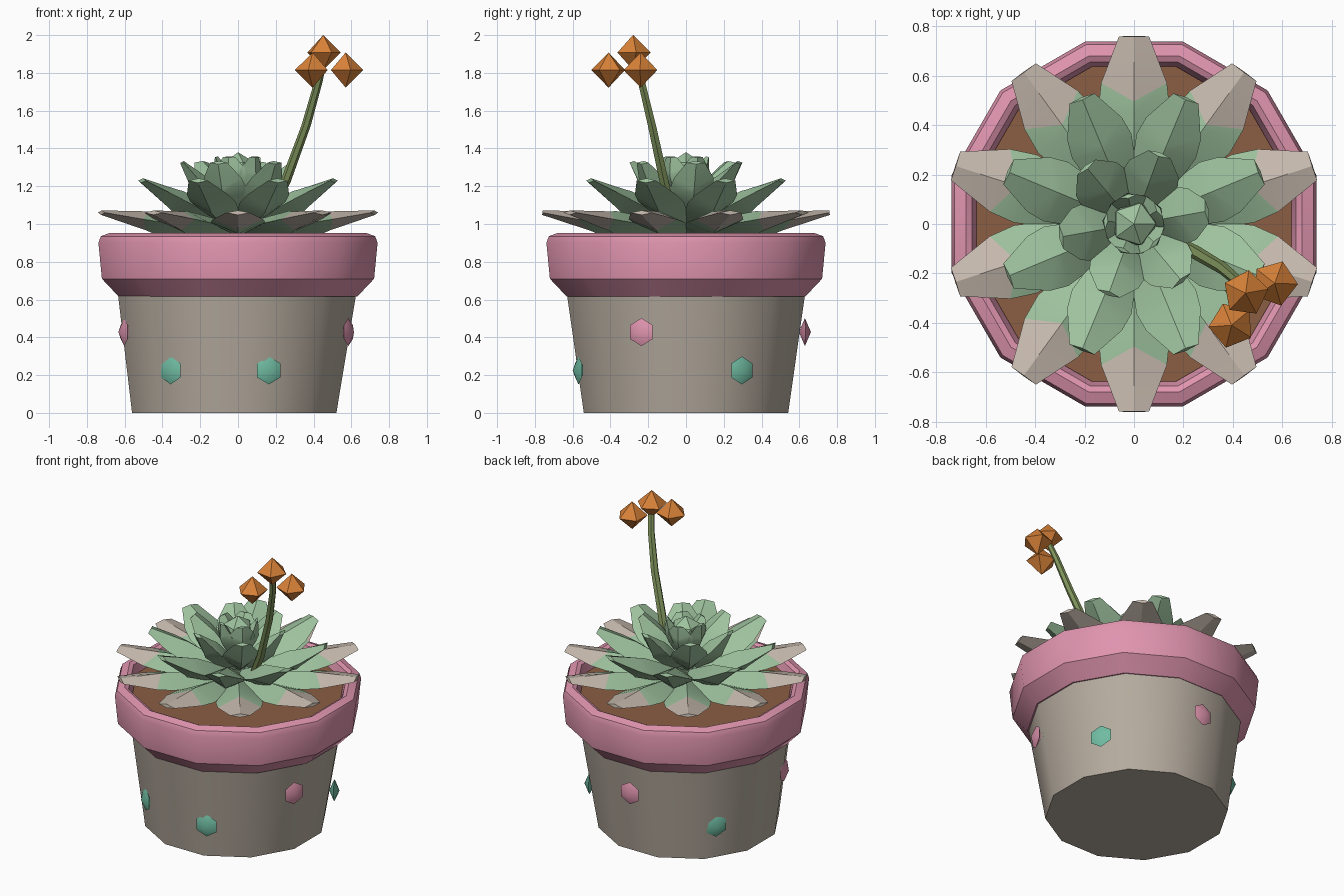
import bpy, bmesh, math
from mathutils import Vector, Matrix

if "Cube" in bpy.data.objects:
    bpy.data.objects.remove(bpy.data.objects["Cube"])


def material(name, r, g, b):
    lin = [((c / 255 + 0.055) / 1.055) ** 2.4 for c in (r, g, b)]
    m = bpy.data.materials.new(name)
    m.diffuse_color = (*lin, 1)
    m.use_nodes = True
    m.node_tree.nodes["Principled BSDF"].inputs["Base Color"].default_value = m.diffuse_color
    return m


CLAY = material("warm grey clay", 182, 172, 159)
PINK = material("pink glaze", 223, 148, 174)
SOIL = material("brown soil", 139, 94, 68)
GREEN = material("leaf green", 158, 194, 158)
TIP = material("leaf tip beige", 200, 187, 175)
STEM = material("olive stem", 128, 148, 92)
ORANGE = material("orange blossom", 217, 130, 56)
TEAL = material("teal gem", 112, 188, 162)


def finish(name, bm, mats, angle=30):
    bmesh.ops.recalc_face_normals(bm, faces=bm.faces)
    me = bpy.data.meshes.new(name)
    bm.to_mesh(me)
    bm.free()
    for m in mats:
        me.materials.append(m)
    ob = bpy.data.objects.new(name, me)
    bpy.context.collection.objects.link(ob)
    bpy.ops.object.select_all(action='DESELECT')
    ob.select_set(True)
    bpy.context.view_layer.objects.active = ob
    if angle:
        bpy.ops.object.shade_smooth_by_angle(angle=math.radians(angle))
    return ob


def loft(bm, rings, cap_start=True, cap_end=True):
    """Bridge equal-length rings of points; returns faces grouped by span."""
    vs = [[bm.verts.new(p) for p in ring] for ring in rings]
    n = len(vs[0])
    spans = []
    for a, b in zip(vs, vs[1:]):
        spans.append([bm.faces.new((a[i], a[(i + 1) % n], b[(i + 1) % n], b[i])) for i in range(n)])
    if cap_start:
        bm.faces.new(vs[0][::-1])
    if cap_end:
        spans[-1].append(bm.faces.new(vs[-1]))
    return spans


def circle(r, z, cx=0.0, n=12):
    return [Vector((cx + r * math.cos(math.radians(15) + i * math.tau / n),
                    r * math.sin(math.radians(15) + i * math.tau / n), z)) for i in range(n)]


# Pot: tapered twelve-sided body
bm = bmesh.new()
loft(bm, [circle(0.56, 0, -0.02), circle(0.653, 0.63, -0.005)])
finish("pot_body", bm, [CLAY], 40)

# Thick pink rim, sloping down inside to the soil
bm = bmesh.new()
loft(bm, [circle(0.60, 0.617), circle(0.655, 0.617), circle(0.746, 0.71), circle(0.765, 0.90),
          circle(0.752, 0.935), circle(0.705, 0.952), circle(0.68, 0.94), circle(0.655, 0.86),
          circle(0.60, 0.86)], False, False)
finish("pot_rim", bm, [PINK], 35)

# Soil disc
bm = bmesh.new()
loft(bm, [circle(0.63, 0.80), circle(0.66, 0.885)])
finish("soil", bm, [SOIL])

# Leaf rings: fat leaves with a diamond section and a blunt tip
STATIONS = [(0.0, 0.35, 0.6), (0.3, 0.75, 0.9), (0.56, 1.0, 1.0), (0.72, 0.92, 0.85), (1.0, 0.42, 0.2)]


def leaf_ring(name, count, offset, base, tip, width, thick, sag, tipped=False):
    bm = bmesh.new()
    along = Vector((tip[0] - base[0], 0, tip[1] - base[1]))
    up = Vector((-along.z, 0, along.x)).normalized()
    start = Vector((base[0], 0, base[1]))
    for k in range(count):
        rot = Matrix.Rotation(math.radians(offset) + k * math.tau / count, 3, 'Z')
        rings = []
        for u, w, t in STATIONS:
            # the ridge runs further back than the edges at the tip colour line
            ur = u - 0.1 if u == 0.72 else u
            bend = up * (-sag * 4 * u * (1 - u))
            mid = start + along * u + bend
            ridge = start + along * ur + bend
            side = Vector((0, width * w, 0))
            rings.append([rot @ p for p in (mid + side, ridge + up * thick * t,
                                            mid - side, ridge - up * thick * t)])
        spans = loft(bm, rings)
        if tipped:
            for f in spans[-1]:
                f.material_index = 1
    return finish(name, bm, [GREEN, TIP] if tipped else [GREEN], 25)


leaf_ring("outer_leaves", 10, 18, (0.08, 0.97), (0.76, 1.06), 0.145, 0.06, 0.012, True)
leaf_ring("middle_leaves", 8, 22.5, (0.06, 1.0), (0.55, 1.23), 0.13, 0.065, 0.015)
leaf_ring("inner_leaves", 6, 10, (0.05, 1.07), (0.30, 1.325), 0.115, 0.06, 0.015)
leaf_ring("bud_leaves", 5, 30, (0.05, 1.16), (0.115, 1.355), 0.085, 0.045, 0.0)

# Bud heart
bm = bmesh.new()
bmesh.ops.create_icosphere(bm, subdivisions=1, radius=0.1,
                           matrix=Matrix.Translation((0, 0, 1.28)))
finish("bud_heart", bm, [GREEN], 30)

# Flower stem: bent tapered tube
bm = bmesh.new()
PATH = [(0.15, -0.07, 1.02, 0.03), (0.25, -0.115, 1.22, 0.028), (0.36, -0.18, 1.52, 0.025),
        (0.425, -0.235, 1.75, 0.022), (0.455, -0.28, 1.88, 0.02)]
loft(bm, [[Vector((x + r * math.cos(i * math.tau / 6), y + r * math.sin(i * math.tau / 6), z))
           for i in range(6)] for x, y, z, r in PATH])
finish("flower_stem", bm, [STEM], 40)


def bipyramid(bm, matrix, sides, radius, half):
    ring = [bm.verts.new(matrix @ Vector((radius * math.cos(i * math.tau / sides),
                                          radius * math.sin(i * math.tau / sides), 0)))
            for i in range(sides)]
    for s in (half, -half):
        apex = bm.verts.new(matrix @ Vector((0, 0, s)))
        for i in range(sides):
            bm.faces.new((ring[i], ring[(i + 1) % sides], apex))


# Three blossoms
bm = bmesh.new()
for x, y, z, turn in ((0.452, -0.28, 1.908, 10), (0.395, -0.41, 1.815, 40), (0.57, -0.24, 1.815, 70)):
    bipyramid(bm, Matrix.Translation((x, y, z)) @ Matrix.Rotation(math.radians(turn), 4, 'Z'),
              5, 0.094, 0.093)
finish("blossoms", bm, [ORANGE], 0)

# Gems set around the pot wall
for name, mat, z, r, angles in (("pink_gems", PINK, 0.428, 0.63, (92, 197, 338)),
                                ("teal_gems", TEAL, 0.225, 0.592, (30, 143, 233, 286))):
    bm = bmesh.new()
    for a in angles:
        m = (Matrix.Rotation(math.radians(a), 4, 'Z') @ Matrix.Translation((r, 0, z))
             @ Matrix.Rotation(math.radians(90), 4, 'Y'))
        bipyramid(bm, m, 6, 0.074, 0.032)
    finish(name, bm, [mat], 40)
